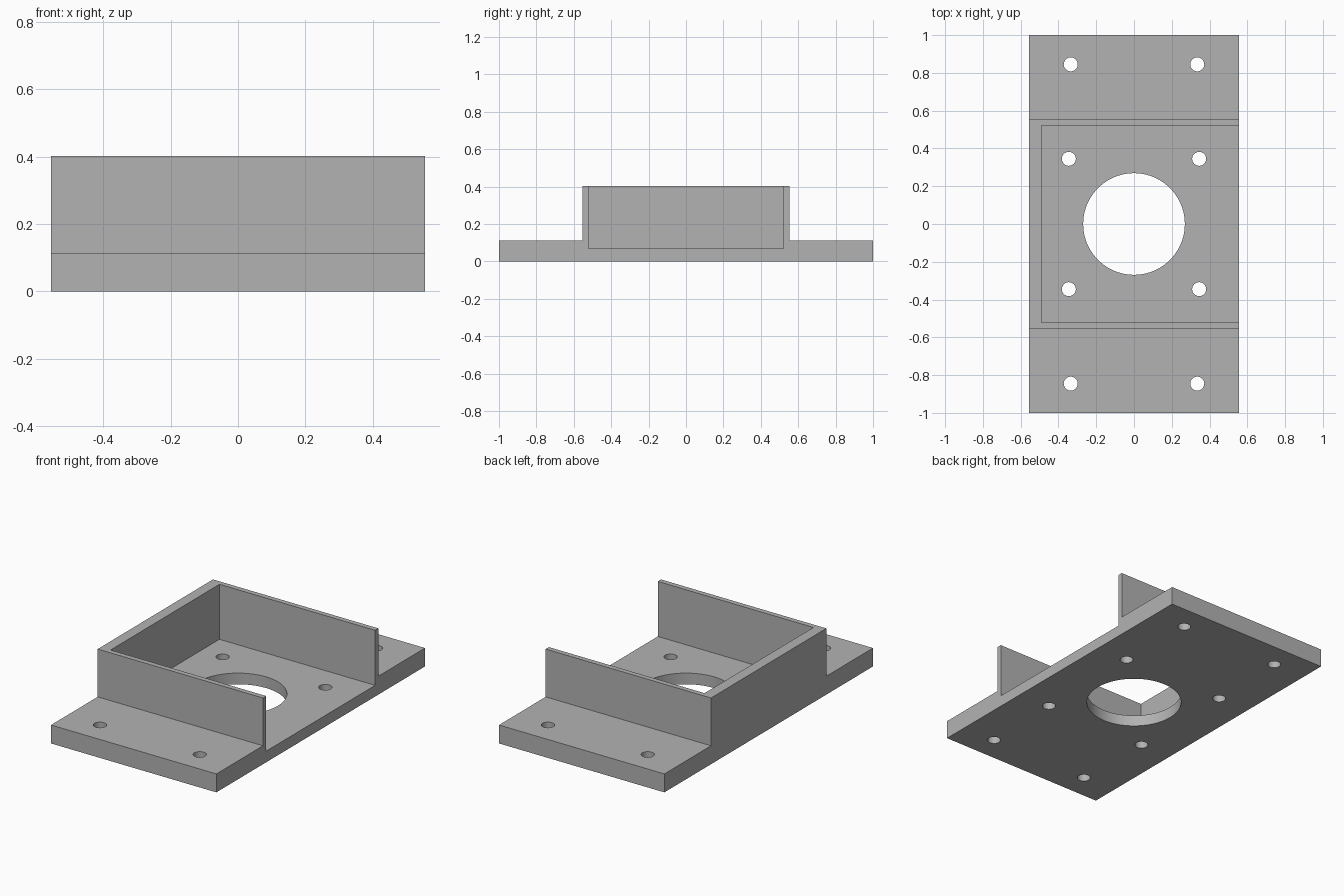
import bpy
import bmesh
from math import radians

cube = bpy.data.objects.get("Cube")
if cube:
    bpy.data.objects.remove(cube, do_unlink=True)

HALF_X = 0.555
PLATE_TOP, WALL_TOP, FLOOR = 0.112, 0.402, 0.068
WALL_Y, POCKET_Y, POCKET_X = 0.553, 0.522, -0.49

grey = bpy.data.materials.new("plain grey")
grey.use_nodes = True
colour = (0.45, 0.45, 0.45, 1)
grey.diffuse_color = colour
grey.node_tree.nodes["Principled BSDF"].inputs["Base Color"].default_value = colour

# Bracket body: stepped side profile extruded across the width
half = [(1, 0), (1, PLATE_TOP), (WALL_Y, PLATE_TOP), (WALL_Y, WALL_TOP)]
profile = half + [(-y, z) for y, z in reversed(half)]
bm = bmesh.new()
face = bm.faces.new([bm.verts.new((-HALF_X, y, z)) for y, z in profile])
new = bmesh.ops.extrude_face_region(bm, geom=[face])["geom"]
bmesh.ops.translate(bm, vec=(2 * HALF_X, 0, 0),
                    verts=[v for v in new if isinstance(v, bmesh.types.BMVert)])
bmesh.ops.recalc_face_normals(bm, faces=bm.faces)
mesh = bpy.data.meshes.new("mounting_bracket")
bm.to_mesh(mesh)
bm.free()
body = bpy.data.objects.new("mounting_bracket", mesh)
bpy.context.collection.objects.link(body)
mesh.materials.append(grey)


def cut(cutter):
    """Subtract the cutter from the body, then discard it."""
    cutter.hide_render = True
    cutter.data.materials.append(grey)
    bpy.context.view_layer.objects.active = body
    mod = body.modifiers.new("cut", 'BOOLEAN')
    mod.operation = 'DIFFERENCE'
    mod.solver = 'EXACT'
    mod.object = cutter
    bpy.ops.object.modifier_apply(modifier=mod.name)
    bpy.data.objects.remove(cutter, do_unlink=True)


def cut_hole(x, y, radius, sides):
    bpy.ops.mesh.primitive_cylinder_add(vertices=sides, radius=radius, depth=1,
                                        location=(x, y, 0))
    cut(bpy.context.object)


# Pocket, open at the top and on the +x side
x_end, z_end = 1, 1
bpy.ops.mesh.primitive_cube_add(
    size=1, location=((POCKET_X + x_end) / 2, 0, (FLOOR + z_end) / 2))
pocket = bpy.context.object
pocket.scale = (x_end - POCKET_X, 2 * POCKET_Y, z_end - FLOOR)
cut(pocket)

# Central bore, then inner and outer screw holes
cut_hole(0, 0, 0.269, 96)
for sx in (-1, 1):
    for sy in (-1, 1):
        cut_hole(sx * 0.345, sy * 0.345, 0.037, 32)
        cut_hole(sx * 0.335, sy * 0.845, 0.037, 32)

# Smooth hole walls, crisp edges elsewhere
bpy.ops.object.select_all(action='DESELECT')
body.select_set(True)
bpy.context.view_layer.objects.active = body
bpy.ops.object.shade_smooth_by_angle(angle=radians(30))
